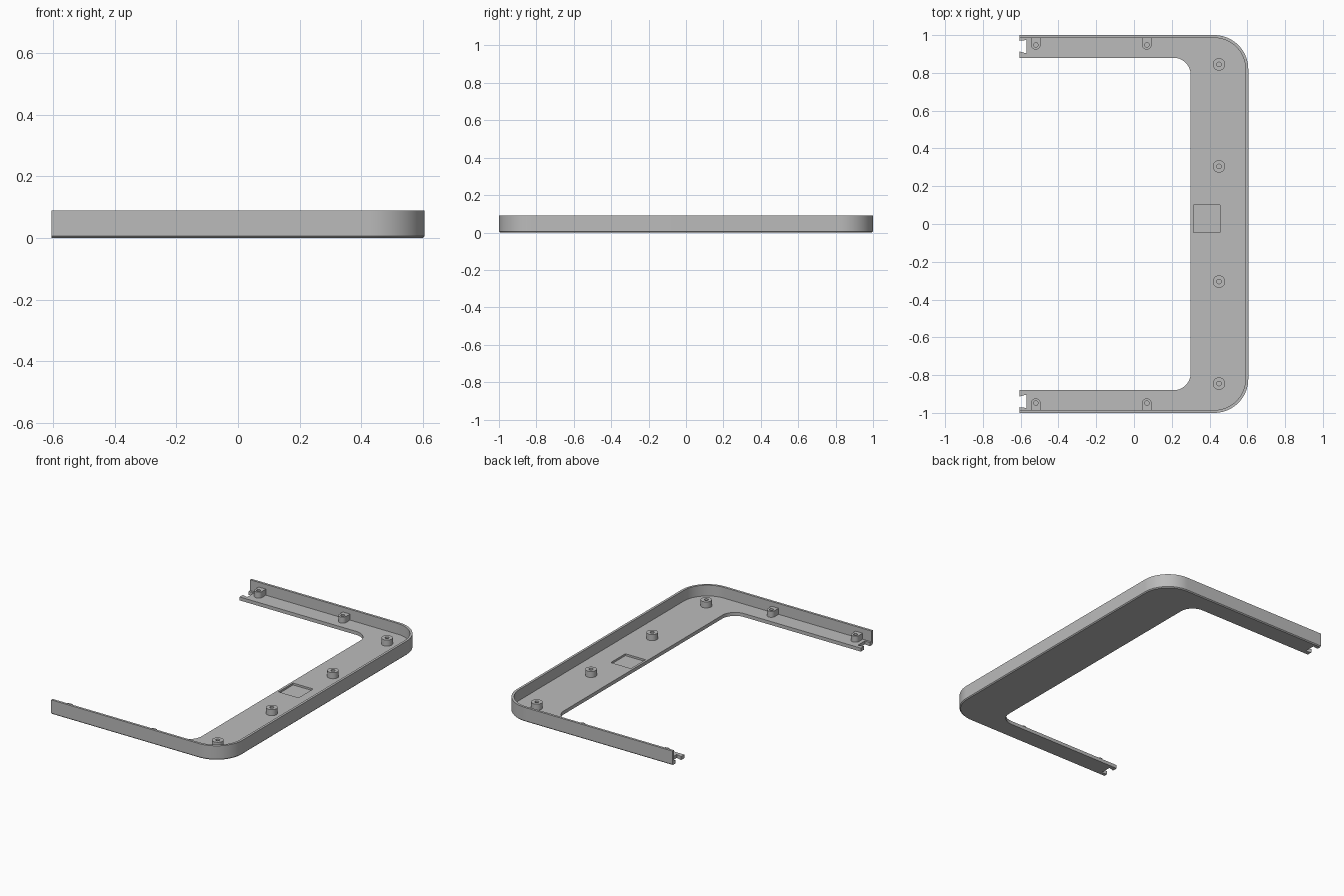
import bpy, bmesh, math

if "Cube" in bpy.data.objects:
    bpy.data.objects.remove(bpy.data.objects["Cube"])

grey = bpy.data.materials.new("light grey plastic")
grey.use_nodes = True
colour = (0.5, 0.5, 0.5, 1)
grey.diffuse_color = colour
grey.node_tree.nodes["Principled BSDF"].inputs["Base Color"].default_value = colour

X_END, X_OUT, Y_OUT = -0.605, 0.605, 1.0      # outer outline
X_IN, Y_IN = 0.30, 0.88                       # inner edge of the frame
R_OUT, R_IN = 0.18, 0.09
WALL, FLOOR, TOP, BOSS = 0.015, 0.022, 0.09, 0.06
CHAMFER = 0.006


def arc(cx, cy, r, start, end, n=20):
    angles = [math.radians(start + (end - start) * i / n) for i in range(n + 1)]
    return [(cx + r * math.cos(a), cy + r * math.sin(a)) for a in angles]


def c_path(x, y, r):
    """Open C-shaped path with rounded corners, from the -y end to the +y end."""
    return ([(X_END, -y)] + arc(x - r, r - y, r, -90, 0)
            + arc(x - r, y - r, r, 0, 90) + [(X_END, y)])


def finish(obj, bm):
    bmesh.ops.recalc_face_normals(bm, faces=bm.faces)
    bm.to_mesh(obj.data)
    bm.free()
    obj.data.materials.append(grey)
    return obj


def new_object(name):
    obj = bpy.data.objects.new(name, bpy.data.meshes.new(name))
    bpy.context.collection.objects.link(obj)
    return obj


def prism(name, outline, z0, z1):
    bm = bmesh.new()
    face = bm.faces.new([bm.verts.new((x, y, z0)) for x, y in outline])
    top = bmesh.ops.extrude_face_region(bm, geom=[face])["geom"]
    bmesh.ops.translate(bm, vec=(0, 0, z1 - z0),
                        verts=[v for v in top if isinstance(v, bmesh.types.BMVert)])
    return finish(new_object(name), bm)


def cut(obj, cutter):
    """Subtract the cutter, then discard it."""
    mod = obj.modifiers.new("cut", 'BOOLEAN')
    mod.operation, mod.solver, mod.object = 'DIFFERENCE', 'EXACT', cutter
    bpy.context.view_layer.objects.active = obj
    bpy.ops.object.modifier_apply(modifier=mod.name)
    bpy.data.objects.remove(cutter)


def smooth(obj):
    bpy.ops.object.select_all(action='DESELECT')
    obj.select_set(True)
    bpy.context.view_layer.objects.active = obj
    bpy.ops.object.shade_smooth_by_angle(angle=math.radians(30))


# Floor plate with a dovetail notch at the end of each arm
notch = [(X_END, 0.97), (-0.568, 0.974), (-0.568, 0.903), (X_END, 0.913)]
outline = (c_path(X_OUT - WALL, Y_OUT - WALL, R_OUT - WALL) + notch
           + c_path(X_IN, Y_IN, R_IN)[::-1]
           + [(x, -y) for x, y in reversed(notch)])
floor = prism("floor_plate", outline, 0, FLOOR)

# Shallow rectangular pocket in the floor
cut(floor, prism("pocket_cutter", [(0.315, -0.045), (0.455, -0.045),
                                   (0.455, 0.1), (0.315, 0.1)], 0.01, 0.05))
smooth(floor)

# Outer wall swept around the outline, with a chamfered lower edge
section = [(CHAMFER, 0), (0, CHAMFER), (0, TOP), (WALL, TOP), (WALL, 0)]
bm = bmesh.new()
rows = [[bm.verts.new((x, y, z)) for x, y in c_path(X_OUT - d, Y_OUT - d, R_OUT - d)]
        for d, z in section]
for a, b in zip(rows, rows[1:] + rows[:1]):
    for i in range(len(a) - 1):
        bm.faces.new((a[i], a[i + 1], b[i + 1], b[i]))
for end in (0, -1):
    bm.faces.new([row[end] for row in rows])
smooth(finish(new_object("outer_wall"), bm))


def boss(name, shape, x, y):
    """Screw boss with a blind hole."""
    obj = prism(name, shape, FLOOR - 0.004, BOSS)
    cut(obj, prism("hole_cutter", arc(x, y, 0.012, 0, 345, 23), FLOOR + 0.005, TOP))
    smooth(obj)


# Round bosses along the spine
for i, y in enumerate((-0.845, -0.305, 0.305, 0.845)):
    boss(f"spine_boss_{i + 1}", arc(0.45, y, 0.033, 0, 348.75, 31), 0.45, y)

# Arched bosses joined to the wall of each arm
for side, label in ((1, "back"), (-1, "front")):
    for i, x in enumerate((-0.52, 0.068)):
        shape = [(px, side * py) for px, py in
                 [(x + 0.025, Y_OUT - 0.01), (x - 0.025, Y_OUT - 0.01)]
                 + arc(x, 0.948, 0.025, 180, 360)]
        boss(f"{label}_arm_boss_{i + 1}", shape, x, side * 0.948)
